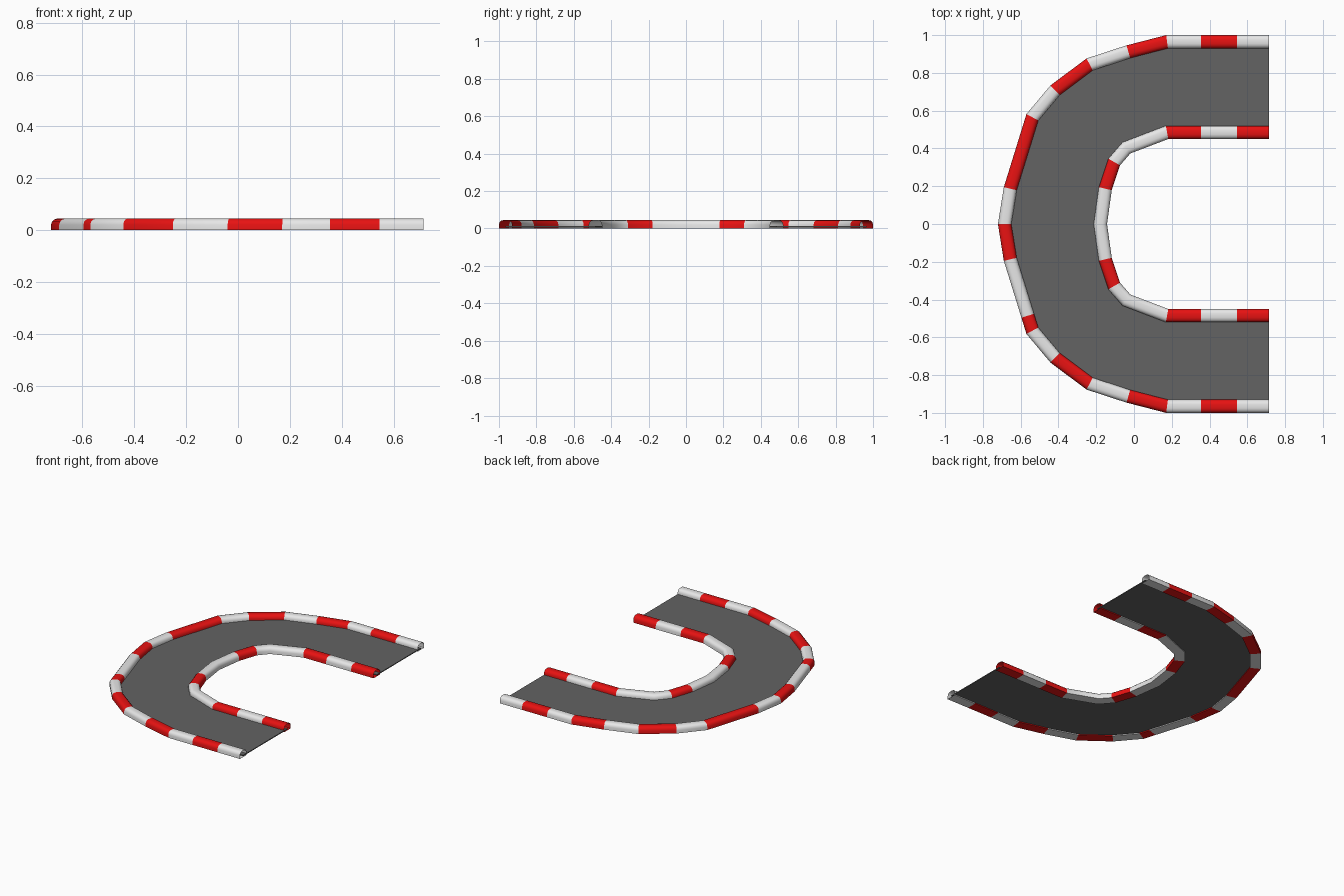
import bpy, bmesh, math
from mathutils import Vector

cube = bpy.data.objects.get("Cube")
if cube:
    bpy.data.objects.remove(cube)


def material(name, rgb):
    m = bpy.data.materials.new(name)
    m.use_nodes = True
    m.diffuse_color = (*rgb, 1)
    m.node_tree.nodes["Principled BSDF"].inputs["Base Color"].default_value = (*rgb, 1)
    return m


white = material("kerb white", (0.80, 0.80, 0.80))
red = material("kerb red", (0.80, 0.006, 0.006))
asphalt = material("asphalt grey", (0.125, 0.125, 0.125))


def mirrored(half):
    """Complete a path whose last point lies on y = 0."""
    return half + [(x, -y) for x, y in reversed(half[:-1])]


def add_object(name, bm, mats):
    me = bpy.data.meshes.new(name)
    bm.to_mesh(me)
    bm.free()
    for m in mats:
        me.materials.append(m)
    ob = bpy.data.objects.new(name, me)
    bpy.context.collection.objects.link(ob)
    return ob


# Kerb cross-section: flat base, upright sides, rounded top
W, H, R = 0.035, 0.045, 0.024
right_side = [(W, 0)] + [(W - R + R * math.cos(a), H - R + R * math.sin(a))
                         for a in (math.radians(d) for d in (0, 30, 60, 90))]
section = right_side + [(-u, z) for u, z in reversed(right_side)]


def kerb(name, path, colours):
    """Sweep the section along the path with mitred bends and open ends."""
    pts = [Vector(p) for p in path]
    bm = bmesh.new()
    rings = []
    for i, p in enumerate(pts):
        d0 = (p - pts[max(i - 1, 0)]).normalized()
        d1 = (pts[min(i + 1, len(pts) - 1)] - p).normalized()
        d = (d0 + d1).normalized()
        side = Vector((d.y, -d.x)) / max(d.dot(d1), d.dot(d0))
        rings.append([bm.verts.new((*(p + side * u), z)) for u, z in section])
    n = len(section)
    for a, b, c in zip(rings, rings[1:], colours):
        for j in range(n):
            k = (j + 1) % n
            f = bm.faces.new((a[j], a[k], b[k], b[j]))
            f.material_index = int(c == "r")
    bmesh.ops.recalc_face_normals(bm, faces=bm.faces)
    ob = add_object(name, bm, [white, red])
    bpy.ops.object.select_all(action="DESELECT")
    ob.select_set(True)
    bpy.context.view_layer.objects.active = ob
    bpy.ops.object.shade_smooth_by_angle(angle=math.radians(40))


END, BEND = 0.715, 0.175
outer = mirrored([(END, .965), (.545, .965), (.355, .965), (BEND, .965), (-.03, .912),
                  (-.235, .845), (-.418, .708), (-.538, .565), (-.655, .187), (-.685, 0)])
inner = mirrored([(END, .485), (.545, .485), (.355, .485), (BEND, .485), (-.04, .403),
                  (-.105, .328), (-.152, .187), (-.178, 0)])

# Road surface between the kerb centre lines
bm = bmesh.new()
face = bm.faces.new([bm.verts.new((x, y, 0.006)) for x, y in outer + inner[::-1]])
top = bmesh.ops.extrude_face_region(bm, geom=[face])["geom"]
bmesh.ops.translate(bm, vec=(0, 0, 0.006),
                    verts=[g for g in top if isinstance(g, bmesh.types.BMVert)])
bmesh.ops.recalc_face_normals(bm, faces=bm.faces)
add_object("road_surface", bm, [asphalt])

# Striped kerbs; one outer stripe is split off-centre on the front side
split = Vector(outer[10]).lerp(Vector(outer[11]), 0.79)
outer.insert(11, tuple(split))
kerb("outer_kerb", outer, "wrw" + "rwrwrw" + "rwrwrwr" + "wrw")
kerb("inner_kerb", inner, "rwr" + "wwrw" + "wrww" + "rwr")
